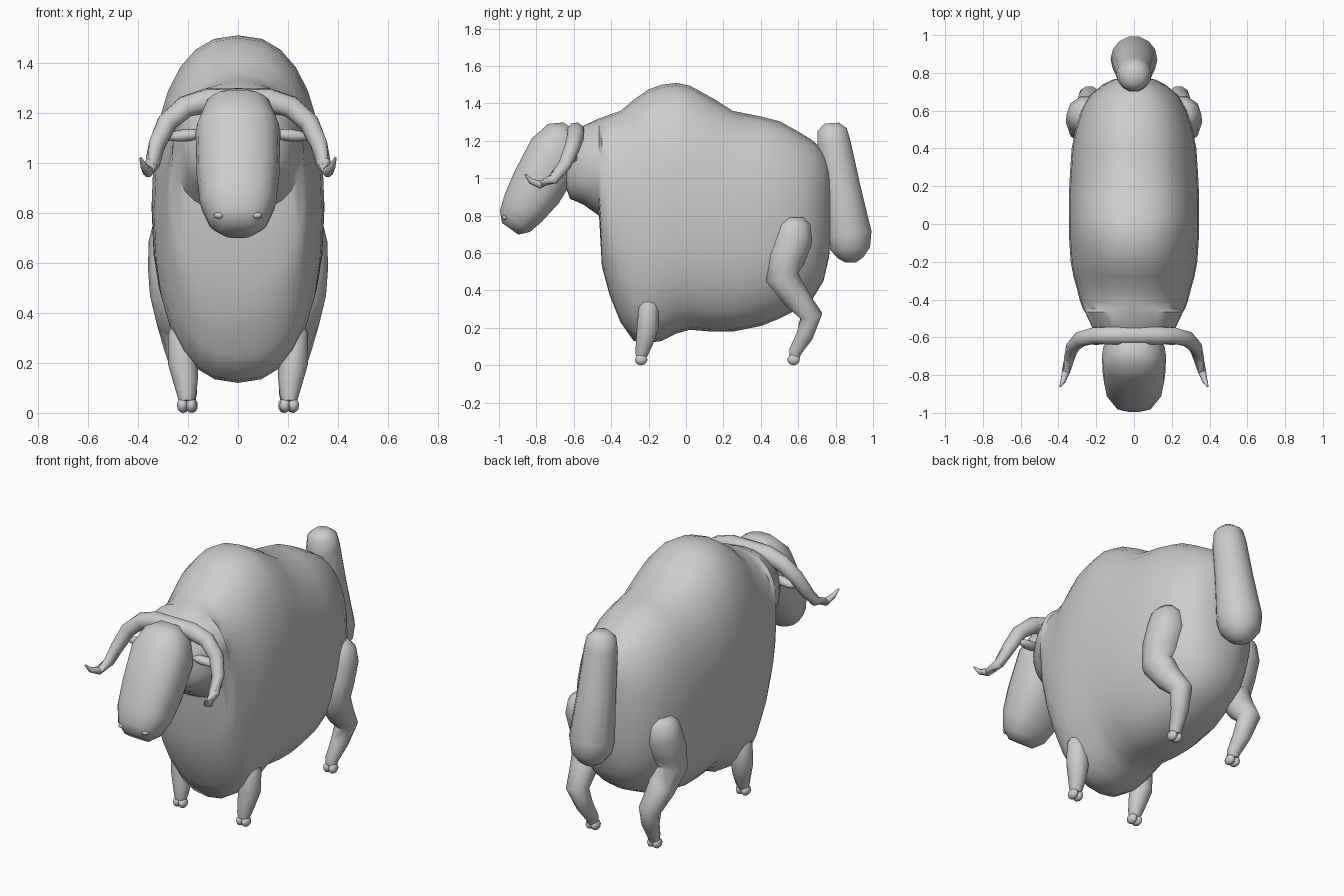
import bpy, bmesh, math
from mathutils import Vector

if "Cube" in bpy.data.objects:
    bpy.data.objects.remove(bpy.data.objects["Cube"])


def loft(name, rings, sides=16, power=2.0, mirror=False):
    """Skin rings given as (centre, half-width vector, half-depth vector)."""
    bm = bmesh.new()
    loops = []
    for c, u, v in rings:
        loop = []
        for i in range(sides):
            a = 2 * math.pi * i / sides
            ca, sa = math.cos(a), math.sin(a)
            x = math.copysign(abs(ca) ** (2 / power), ca)
            y = math.copysign(abs(sa) ** (2 / power), sa)
            loop.append(bm.verts.new(Vector(c) + Vector(u) * x + Vector(v) * y))
        loops.append(loop)
    for a, b in zip(loops, loops[1:]):
        for i in range(sides):
            j = (i + 1) % sides
            bm.faces.new((a[i], a[j], b[j], b[i]))
    bm.faces.new(loops[0][::-1])
    bm.faces.new(loops[-1])
    bmesh.ops.recalc_face_normals(bm, faces=bm.faces)
    me = bpy.data.meshes.new(name)
    bm.to_mesh(me)
    bm.free()
    ob = bpy.data.objects.new(name, me)
    bpy.context.collection.objects.link(ob)
    finish(ob, mirror)
    return ob


def finish(ob, mirror):
    bpy.ops.object.select_all(action='DESELECT')
    bpy.context.view_layer.objects.active = ob
    ob.select_set(True)
    bpy.ops.object.shade_smooth_by_angle(angle=math.radians(50))
    if mirror:
        ob.modifiers.new("mirror", 'MIRROR')


def tube(name, path, sides=10, side_axis=(1, 0, 0), mirror=True):
    """Tapered limb through points (x, y, z, radius)."""
    pts = [Vector(p[:3]) for p in path]
    rings = []
    for i, p in enumerate(path):
        t = (pts[min(i + 1, len(pts) - 1)] - pts[max(i - 1, 0)]).normalized()
        v = t.cross(Vector(side_axis)).normalized()
        rings.append((pts[i], v.cross(t) * p[3], v * p[3]))
    return loft(name, rings, sides, mirror=mirror)


def blob(name, loc, size, rot=(0, 0, 0)):
    """Small mirrored ellipsoid."""
    bm = bmesh.new()
    bmesh.ops.create_icosphere(bm, subdivisions=2, radius=1)
    from mathutils import Euler
    m = Euler(rot).to_matrix()
    for v in bm.verts:
        v.co = m @ Vector([v.co[k] * size[k] for k in range(3)]) + Vector(loc)
    me = bpy.data.meshes.new(name)
    bm.to_mesh(me)
    bm.free()
    ob = bpy.data.objects.new(name, me)
    bpy.context.collection.objects.link(ob)
    finish(ob, True)


# shaggy body: y, bottom z, top z, half width
body = [(-.65, .97, 1.16, .11), (-.62, .89, 1.23, .18), (-.55, .86, 1.28, .22),
        (-.465, .80, 1.32, .26), (-.45, .53, 1.325, .27), (-.41, .38, 1.34, .285),
        (-.35, .23, 1.36, .30), (-.28, .13, 1.42, .32), (-.20, .12, 1.475, .335),
        (-.13, .13, 1.50, .34), (-.05, .17, 1.51, .345), (.02, .19, 1.495, .345),
        (.14, .18, 1.43, .345), (.25, .18, 1.36, .34), (.4, .21, 1.33, .33),
        (.5, .25, 1.305, .31), (.6, .30, 1.25, .28), (.68, .36, 1.20, .235),
        (.735, .45, 1.14, .17), (.765, .58, 1.08, .11), (.775, .72, .98, .05)]
loft("body", [((0, y, (a + b) / 2), (w, 0, 0), (0, 0, (b - a) / 2))
              for y, a, b, w in body], 28, 2.35)

# head: centre y, z, half depth, half width, tilted downward
head = [(-.615, 1.27, .05, .06), (-.645, 1.225, .115, .13), (-.70, 1.125, .155, .17),
        (-.80, .95, .148, .165), (-.87, .84, .125, .152), (-.915, .77, .10, .12),
        (-.94, .73, .055, .07)]
loft("head", [((0, y, z), (w, 0, 0), (0, -.81 * d, .58 * d))
              for y, z, d, w in head], 18, 2.4)
blob("nostril", (.075, -.968, .79), (.022, .016, .014))
blob("ear", (.21, -.61, 1.11), (.08, .03, .025), (0, .1, .1))

# horns
tube("horns", [(0, -.59, 1.25, .05), (.12, -.59, 1.25, .05), (.21, -.59, 1.225, .046),
               (.285, -.61, 1.16, .042), (.325, -.65, 1.07, .036), (.342, -.71, .995, .03),
               (.36, -.78, .965, .023), (.375, -.83, .985, .015), (.39, -.86, 1.02, .005)],
     8, (0, 1, .6))

# tail
tube("tail", [(0, .78, 1.295, .04), (0, .782, 1.26, .08), (0, .79, 1.19, .092),
              (0, .83, .95, .105), (0, .872, .70, .124), (0, .877, .625, .11),
              (0, .88, .575, .07), (0, .88, .55, .03)], 14, mirror=False)

# legs
tube("hind_leg", [(.25, .58, .79, .05), (.25, .58, .755, .09), (.25, .575, .68, .108),
                  (.255, .535, .57, .105), (.26, .515, .47, .092), (.25, .59, .36, .075),
                  (.235, .67, .265, .062), (.215, .635, .16, .048),
                  (.20, .585, .075, .036), (.20, .58, .045, .03)])
tube("front_leg", [(.225, -.20, .34, .045), (.225, -.20, .32, .055), (.22, -.205, .2, .06),
                   (.21, -.22, .13, .05), (.205, -.235, .07, .038), (.205, -.24, .045, .03)])

# hooves
for name, x, y in (("hind_hoof", .20, .575), ("front_hoof", .205, -.24)):
    for side in (-1, 1):
        blob(name, (x + side * .017, y, .03), (.023, .034, .03))
